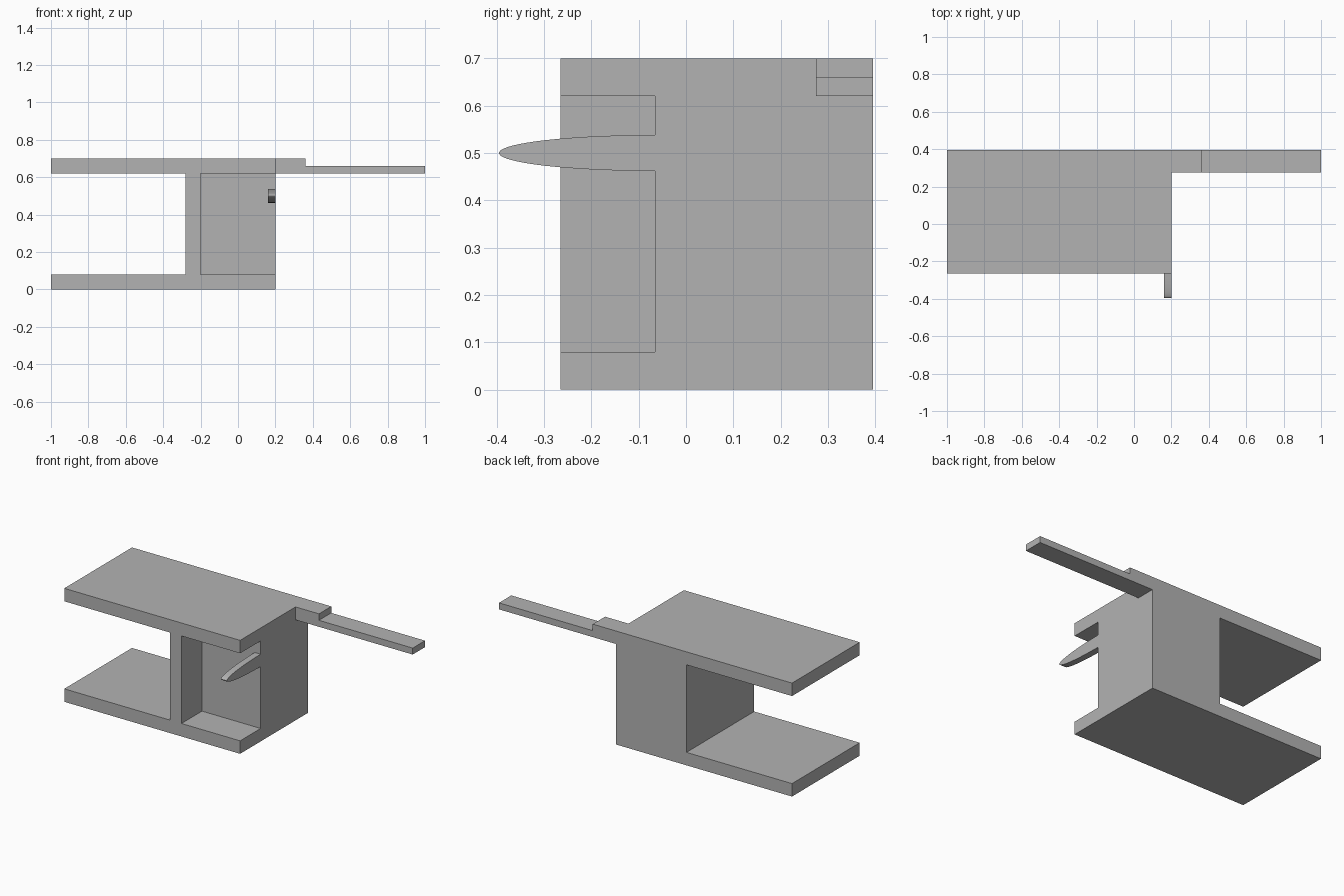
import bpy, bmesh, math
from mathutils import Vector

if "Cube" in bpy.data.objects:
    bpy.data.objects.remove(bpy.data.objects["Cube"])

grey = bpy.data.materials.new("plain_grey")
grey.use_nodes = True
grey.diffuse_color = (0.45, 0.45, 0.45, 1)
grey.node_tree.nodes["Principled BSDF"].inputs["Base Color"].default_value = grey.diffuse_color


def prism(name, outline, direction):
    """Closed outline of 3D points, extruded along a direction."""
    bm = bmesh.new()
    face = bm.faces.new([bm.verts.new(p) for p in outline])
    moved = bmesh.ops.extrude_face_region(bm, geom=[face])["geom"]
    bmesh.ops.translate(bm, vec=Vector(direction),
                        verts=[v for v in moved if isinstance(v, bmesh.types.BMVert)])
    bmesh.ops.recalc_face_normals(bm, faces=bm.faces)
    mesh = bpy.data.meshes.new(name)
    bm.to_mesh(mesh)
    bm.free()
    mesh.materials.append(grey)
    obj = bpy.data.objects.new(name, mesh)
    bpy.context.collection.objects.link(obj)
    return obj


def cut(target, name, low, high):
    """Cut a box-shaped space out of the target."""
    (x0, y0, z0), (x1, y1, z1) = low, high
    box = prism(name, [(x0, y0, z0), (x1, y0, z0), (x1, y0, z1), (x0, y0, z1)],
                (0, y1 - y0, 0))
    box.hide_render = True
    mod = target.modifiers.new(name, "BOOLEAN")
    mod.operation, mod.solver, mod.object = "DIFFERENCE", "EXACT", box
    bpy.context.view_layer.objects.active = target
    bpy.ops.object.modifier_apply(modifier=name)
    bpy.data.objects.remove(box)


FRONT, BACK = -0.395 + 0.13, 0.395
RECESS_BACK = -0.065
SIDE = 0.2

# Body: base slab, upright block, top slab and stepped arm in one profile
profile = [(-1, 0), (SIDE, 0), (SIDE, 0.62), (1, 0.62), (1, 0.66), (0.36, 0.66),
           (0.36, 0.7), (-1, 0.7), (-1, 0.62), (-0.28, 0.62), (-0.28, 0.08), (-1, 0.08)]
body = prism("body_with_arm", [(x, FRONT, z) for x, z in profile], (0, BACK - FRONT, 0))

# Narrow the arm to the back strip, then open the front recess
cut(body, "arm_clearance", (SIDE, -0.5, 0.5), (1.2, 0.275, 0.9))
cut(body, "front_recess", (-0.2, -0.5, 0.08), (0.4, RECESS_BACK, 0.62))

# Fin: thin half ellipse reaching forward out of the recess
angles = [math.pi * (i / 48 - 0.5) for i in range(49)]
fin = prism("front_fin",
            [(0.16, RECESS_BACK - 0.33 * math.cos(a), 0.5 + 0.038 * math.sin(a)) for a in angles],
            (SIDE - 0.16, 0, 0))

# Smooth the fin's curved rim, keep its edges sharp
bpy.ops.object.select_all(action="DESELECT")
fin.select_set(True)
bpy.context.view_layer.objects.active = fin
bpy.ops.object.shade_smooth_by_angle(angle=math.radians(30))
